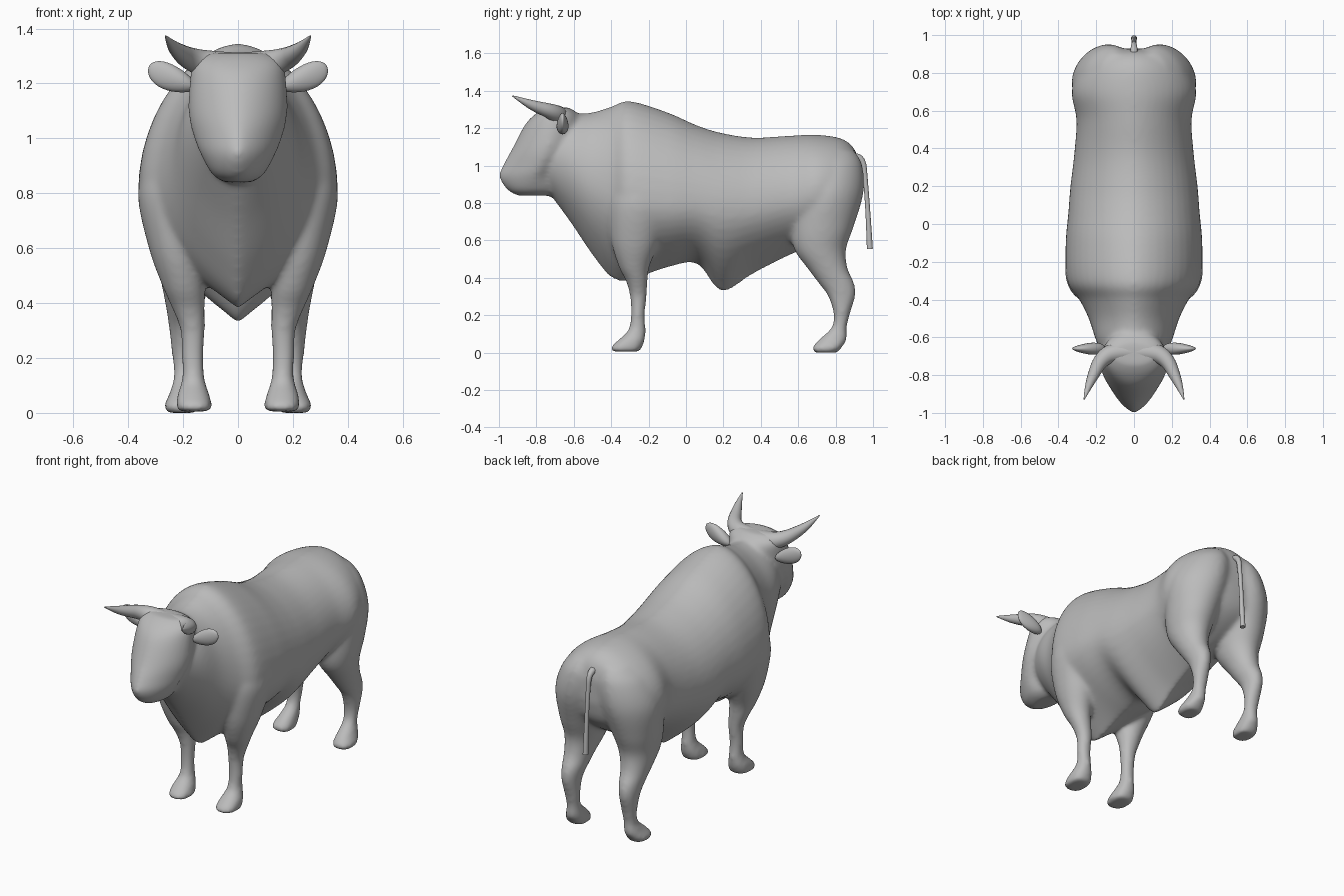
import bpy, bmesh
from math import sin, cos, pi, copysign, radians
from mathutils import Matrix

cube = bpy.data.objects.get("Cube")
if cube:
    bpy.data.objects.remove(cube, do_unlink=True)

SIDES = 48
STEPS = 6

hide = bpy.data.materials.new("grey_hide")
hide.use_nodes = True
GREY = (0.5, 0.5, 0.5, 1)
hide.diffuse_color = GREY
hide.node_tree.nodes["Principled BSDF"].inputs["Base Color"].default_value = GREY


def power(value, p):
    return copysign(abs(value) ** p, value)


def refine(sections):
    """Smoothly interpolate between the key cross-sections."""
    last = len(sections) - 1
    for i in range(last):
        quad = [sections[min(max(i + k, 0), last)] for k in (-1, 0, 1, 2)]
        for step in range(STEPS):
            t = step / STEPS
            yield [b + t / 2 * (c - a + t * (2*a - 5*b + 4*c - d + t * (3*(b - c) + d - a)))
                   for a, b, c, d in zip(*quad)]
    yield sections[-1]


def trunk_ring(y, top, bottom, width, mid, keel):
    """Upright section: rounded back and flanks, belly pinched into a keel."""
    for i in range(SIDES):
        c, s = cos(2 * pi * i / SIDES), sin(2 * pi * i / SIDES)
        p = 1.15 if s > 0 else max(keel, 1)
        height = top - mid if s > 0 else mid - bottom
        yield (width * power(c, p), y, mid + height * s)


def level_ring(z, front, back, inner, outer, p, side=1):
    """Level section given by its extents."""
    for i in range(SIDES):
        c, s = cos(2 * pi * i / SIDES), sin(2 * pi * i / SIDES)
        x = (inner + outer) / 2 + (outer - inner) / 2 * power(c, p)
        y = (front + back) / 2 + (back - front) / 2 * power(s, p)
        yield (side * x, y, z)


def loft(bm, rings):
    rows = [[bm.verts.new(co) for co in ring] for ring in rings]
    for low, high in zip(rows, rows[1:]):
        for i in range(SIDES):
            j = (i + 1) % SIDES
            bm.faces.new((low[i], low[j], high[j], high[i]))
    bm.faces.new(rows[0][::-1])
    bm.faces.new(rows[-1])


def finish(obj):
    """Turn into a plain smooth mesh with the hide colour."""
    bpy.ops.object.select_all(action="DESELECT")
    obj.select_set(True)
    bpy.context.view_layer.objects.active = obj
    bpy.ops.object.convert(target="MESH")
    obj = bpy.context.view_layer.objects.active
    obj.data.materials.clear()
    obj.data.materials.append(hide)
    obj.data.shade_smooth()


def mesh_object(name, bm):
    bmesh.ops.recalc_face_normals(bm, faces=bm.faces[:])
    mesh = bpy.data.meshes.new(name)
    bm.to_mesh(mesh)
    bm.free()
    obj = bpy.data.objects.new(name, mesh)
    bpy.context.collection.objects.link(obj)
    return obj


def tube(name, path, side=1):
    curve = bpy.data.curves.new(name, "CURVE")
    curve.dimensions = "3D"
    curve.bevel_depth = 1
    curve.bevel_resolution = 6
    curve.use_fill_caps = True
    spline = curve.splines.new("NURBS")
    spline.points.add(len(path) - 1)
    for point, (x, y, z, radius) in zip(spline.points, path):
        point.co = (side * x, y, z, 1)
        point.radius = radius
    spline.order_u = 3
    spline.use_endpoint_u = True
    obj = bpy.data.objects.new(name, curve)
    bpy.context.collection.objects.link(obj)
    finish(obj)


# Trunk and neck: y, top, bottom, half width, height of widest point, keel
TRUNK = [
    (-.73, 1.22, .85, .15, 1.05, 1.1), (-.62, 1.27, .7, .2, 1, 1.4),
    (-.5, 1.285, .52, .24, .9, 1.7), (-.4, 1.315, .4, .29, .84, 2),
    (-.3, 1.345, .385, .355, .82, 2.1), (-.1, 1.285, .455, .362, .8, 1.6),
    (.06, 1.215, .475, .348, .8, 1.5), (.19, 1.175, .325, .338, .78, 2.2),
    (.36, 1.15, .42, .318, .78, 2), (.55, 1.16, .52, .305, .82, 1.5),
    (.7, 1.165, .58, .33, .86, 1.2), (.83, 1.145, .66, .285, .88, 1),
    (.9, 1.09, .74, .21, .9, 1), (.928, 1, .85, .1, .92, 1),
]
# Level sections: z, front, back, inner x, outer x, roundness
HEAD = [
    (.84, -.9, -.7, -.05, .05, 1), (.87, -.955, -.66, -.095, .095, 1.1),
    (.94, -1, -.62, -.135, .135, 1.35), (1, -.98, -.58, -.16, .16, 1.35),
    (1.09, -.93, -.55, -.18, .18, 1.2), (1.22, -.86, -.55, -.175, .175, 1.1),
    (1.28, -.8, -.58, -.16, .16, 1), (1.312, -.745, -.63, -.11, .11, 1),
]
FRONT_LEG = [
    (0.005, -.395, -.25, .1, .22, .8), (.03, -.4, -.235, .095, .225, .8),
    (.07, -.36, -.22, .105, .22, .9), (.12, -.31, -.215, .12, .205, 1),
    (.2, -.295, -.22, .125, .205, 1), (.3, -.3, -.21, .12, .21, 1),
    (.38, -.32, -.205, .12, .24, 1), (.46, -.36, -.195, .12, .275, 1),
    (.6, -.4, -.14, .12, .325, 1), (.8, -.41, -.08, .12, .365, 1),
    (.95, -.38, -.1, .1, .325, 1),
]
HIND_LEG = [
    (0, .685, .81, .15, .255, .8), (.025, .675, .83, .145, .27, .8),
    (.07, .71, .86, .15, .25, .9), (.13, .775, .86, .155, .235, 1),
    (.2, .79, .875, .15, .24, 1), (.3, .76, .905, .145, .25, 1),
    (.37, .71, .9, .13, .26, 1), (.45, .65, .865, .11, .275, 1),
    (.55, .58, .855, .075, .295, 1), (.67, .56, .895, .04, .315, 1),
    (.85, .56, .948, -.03, .328, 1.1), (1, .6, .943, -.04, .27, 1.1),
    (1.08, .66, .9, 0, .19, 1.1),
]

# Body: all lofts fused into one skin
bm = bmesh.new()
loft(bm, [trunk_ring(*s) for s in refine(TRUNK)])
loft(bm, [level_ring(*s) for s in refine(HEAD)])
for side in (-1, 1):
    for leg in (FRONT_LEG, HIND_LEG):
        loft(bm, [level_ring(*s, side) for s in refine(leg)])
body = mesh_object("body", bm)
remesh = body.modifiers.new("fuse", "REMESH")
remesh.mode = "VOXEL"
remesh.voxel_size = 0.012
soften = body.modifiers.new("soften", "SMOOTH")
soften.factor = 0.5
soften.iterations = 14
finish(body)

# Horns and ears
HORN = [
    (0, -.68, 1.256, .056), (.1, -.675, 1.264, .054), (.175, -.715, 1.288, .042),
    (.22, -.81, 1.318, .029), (.245, -.87, 1.345, .017), (.264, -.928, 1.373, .003),
]
for side, label in ((1, "left"), (-1, "right")):
    tube(label + "_horn", HORN, side)
    bm = bmesh.new()
    place = (Matrix.Translation((side * .24, -.66, 1.22))
             @ Matrix.Rotation(radians(-24 * side), 4, "Y")
             @ Matrix.Diagonal((.094, .03, .046, 1)))
    bmesh.ops.create_uvsphere(bm, u_segments=24, v_segments=16, radius=1, matrix=place)
    # Narrow the root, and thin the blade toward the tip
    for v in bm.verts:
        out = (side * v.co.x - .24) / .09
        v.co.y = -.66 + (v.co.y + .66) * (1 - .4 * out)
        middle = 1.22 + .04 * out
        v.co.z = middle + (v.co.z - middle) * (1 + .25 * out)
    finish(mesh_object(label + "_ear", bm))

# Tail
tube("tail", [(0, .89, 1.04, .024), (0, .945, 1.06, .016), (0, .962, .9, .012),
              (0, .975, .72, .013), (0, .983, .555, .016)])
